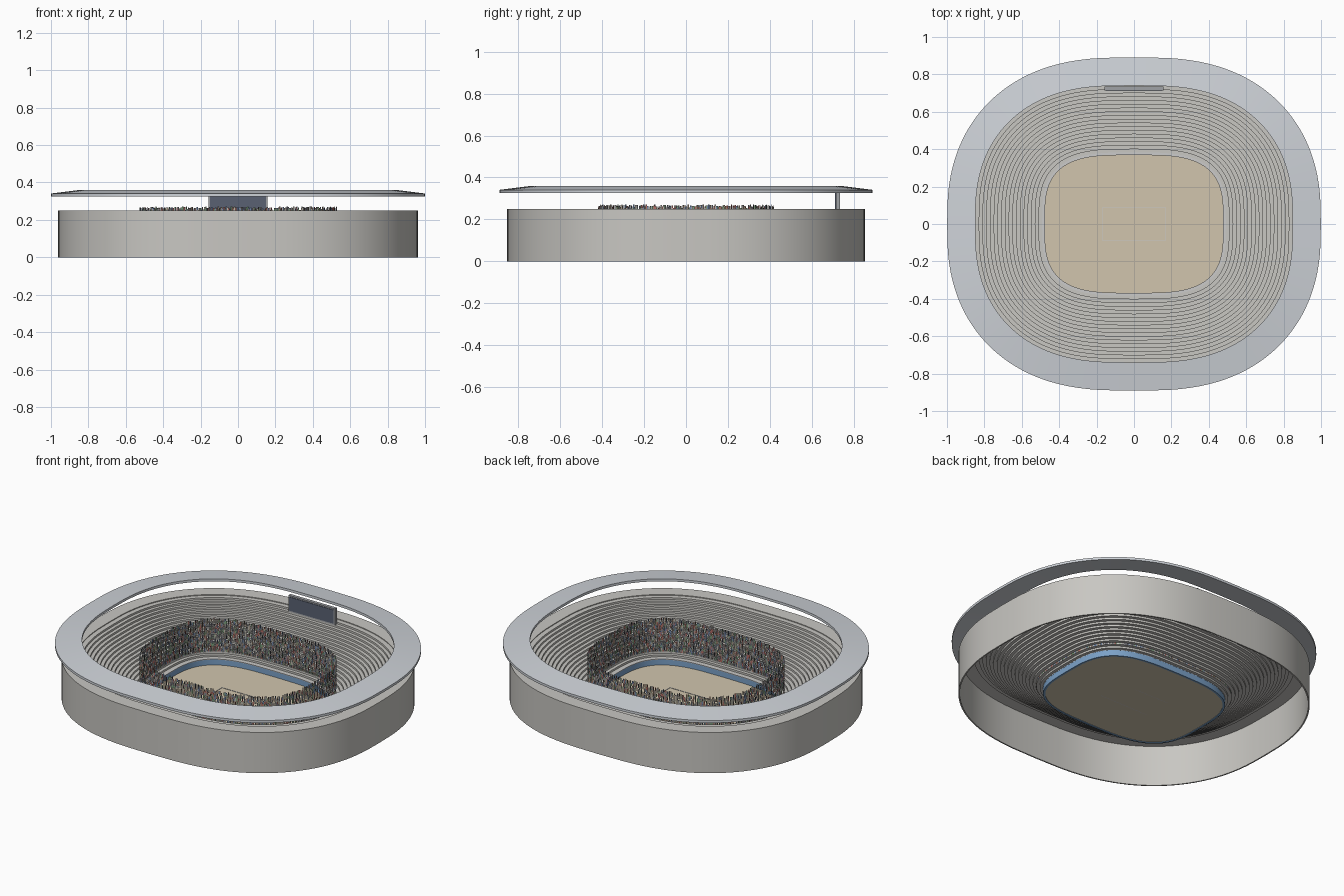
import bpy, math, random

if "Cube" in bpy.data.objects:
    bpy.data.objects.remove(bpy.data.objects["Cube"])

random.seed(4)
A, B, N, SEG = 0.478, 0.37, 3.3, 128


def material(name, rgb):
    m = bpy.data.materials.new(name)
    m.diffuse_color = (*rgb, 1)
    m.use_nodes = True
    m.node_tree.nodes["Principled BSDF"].inputs["Base Color"].default_value = m.diffuse_color
    return m


def plan(t, d):
    """Point and normal on the pitch outline (superellipse), pushed outwards by d.
    t is the direction of the normal, so every ring stays parallel."""
    c, s = math.cos(t), math.sin(t)
    q = N / (N - 1)
    u, v = abs(A * c) ** q, abs(B * s) ** q
    k = (u + v) ** (1 / N)
    x = math.copysign(A * abs(A * c) ** (q - 1) / k, c) if abs(c) > 1e-9 else 0
    y = math.copysign(B * abs(B * s) ** (q - 1) / k, s) if abs(s) > 1e-9 else 0
    return x + d * c, y + d * s, c, s


def make(name, verts, faces, mats=()):
    me = bpy.data.meshes.new(name)
    me.from_pydata(verts, [], faces)
    ob = bpy.data.objects.new(name, me)
    bpy.context.collection.objects.link(ob)
    for m in mats:
        me.materials.append(m)
    return ob


def sweep(name, profile, mat, closed=False):
    """Run a (distance, height) profile around the stadium outline."""
    verts, faces, n = [], [], len(profile)
    for i in range(SEG):
        for d, z in profile:
            x, y, _, _ = plan(2 * math.pi * i / SEG, d)
            verts.append((x, y, z))
    for i in range(SEG):
        j = (i + 1) % SEG
        for k in range(n if closed else n - 1):
            m = (k + 1) % n
            faces.append((i * n + k, i * n + m, j * n + m, j * n + k))
    ob = make(name, verts, faces, [mat])
    bpy.context.view_layer.objects.active = ob
    ob.select_set(True)
    bpy.ops.object.shade_smooth_by_angle(angle=math.radians(20))
    ob.select_set(False)
    return ob


def box(name, x0, x1, y0, y1, z0, z1, mat):
    bpy.ops.mesh.primitive_cube_add(size=1, location=((x0 + x1) / 2, (y0 + y1) / 2, (z0 + z1) / 2))
    ob = bpy.context.object
    ob.name = name
    ob.scale = (x1 - x0, y1 - y0, z1 - z0)
    ob.data.materials.append(mat)
    ob.select_set(False)


concrete = material("concrete", (0.58, 0.57, 0.54))
metal = material("roof_metal", (0.62, 0.65, 0.69))
sand = material("sand", (0.64, 0.56, 0.42))
blue = material("barrier_blue", (0.2, 0.36, 0.58))
pale = material("pale_trim", (0.78, 0.78, 0.77))
frame = material("board_frame", (0.35, 0.36, 0.38))
dark = material("screen_dark", (0.1, 0.12, 0.17))

# pitch floor
rim = [plan(2 * math.pi * i / SEG, 0)[:2] for i in range(SEG)]
make("pitch", [(x, y, 0.003) for x, y in rim], [tuple(range(SEG))], [sand])

# pitch marking
for s in (-1, 1):
    box("marking_long", -0.172, 0.172, s * 0.087 - 0.002, s * 0.087 + 0.002, 0.003, 0.005, pale)
    box("marking_short", s * 0.17 - 0.002, s * 0.17 + 0.002, -0.085, 0.085, 0.003, 0.005, pale)

# blue barrier with a pale coping
sweep("barrier", [(0, 0), (0, 0.036), (0.012, 0.036), (0.012, 0)], blue, True)
sweep("barrier_coping", [(-0.001, 0.036), (-0.001, 0.04), (0.013, 0.04), (0.013, 0.036)], pale, True)

# stepped terraces rising to the rim
ROWS, D0, Z0 = 18, 0.03, 0.04
RUN, RISE = 0.36 / ROWS, 0.205 / ROWS
steps = [(0.012, Z0)]
for r in range(ROWS):
    d = D0 + r * RUN
    steps += [(d, Z0 + r * RISE), (d, Z0 + (r + 1) * RISE)]
steps.append((D0 + ROWS * RUN, Z0 + ROWS * RISE))
steps += [(0.40, 0.245), (0.40, 0.25), (0.48, 0.25)]
sweep("terraces", steps, concrete)

# outer wall
sweep("outer_wall", [(0.484, 0), (0.484, 0.25), (0.476, 0.25), (0.476, 0)], concrete, True)

# ring roof
sweep("roof", [(0.521, 0.326), (0.521, 0.341), (0.37, 0.36), (0.37, 0.345)], metal, True)

# scoreboard
box("scoreboard_frame", -0.158, 0.158, 0.715, 0.735, 0.235, 0.335, frame)
box("scoreboard_screen", -0.15, 0.15, 0.712, 0.716, 0.243, 0.327, dark)

# crowd: thin cards stacked in tiers around the pitch
tints = [(0.12, 0.12, 0.14), (0.2, 0.2, 0.22), (0.16, 0.24, 0.4), (0.45, 0.15, 0.13),
         (0.5, 0.47, 0.4), (0.2, 0.34, 0.2), (0.3, 0.22, 0.16)]
shirts = [material("crowd_%d" % i, c) for i, c in enumerate(tints)]
fine = [plan(2 * math.pi * i / 2000, 0.051) for i in range(2001)]
gap, travelled, spots = 0.0105, 0.0, []
for p, q in zip(fine, fine[1:]):
    travelled += math.dist(p[:2], q[:2])
    while travelled >= gap:
        travelled -= gap
        f = 1 - travelled / max(math.dist(p[:2], q[:2]), 1e-9)
        spots.append([a + (b - a) * f for a, b in zip(p, q)])
verts, faces = [], []
for r in range(ROWS):
    z = Z0 + (r + 1) * RISE
    for x, y, c, s in spots:
        if random.random() < 0.12:
            continue
        w, h = 0.0036, random.uniform(0.016, 0.026)
        o = random.uniform(-0.003, 0.003)
        k = len(verts)
        verts += [(x - s * (o + e), y + c * (o + e), zz)
                  for e, zz in ((-w, z), (w, z), (w, z + h), (-w, z + h))]
        faces.append((k, k + 1, k + 2, k + 3))
crowd = make("crowd", verts, faces, shirts)
for p in crowd.data.polygons:
    p.material_index = random.randrange(len(shirts))
